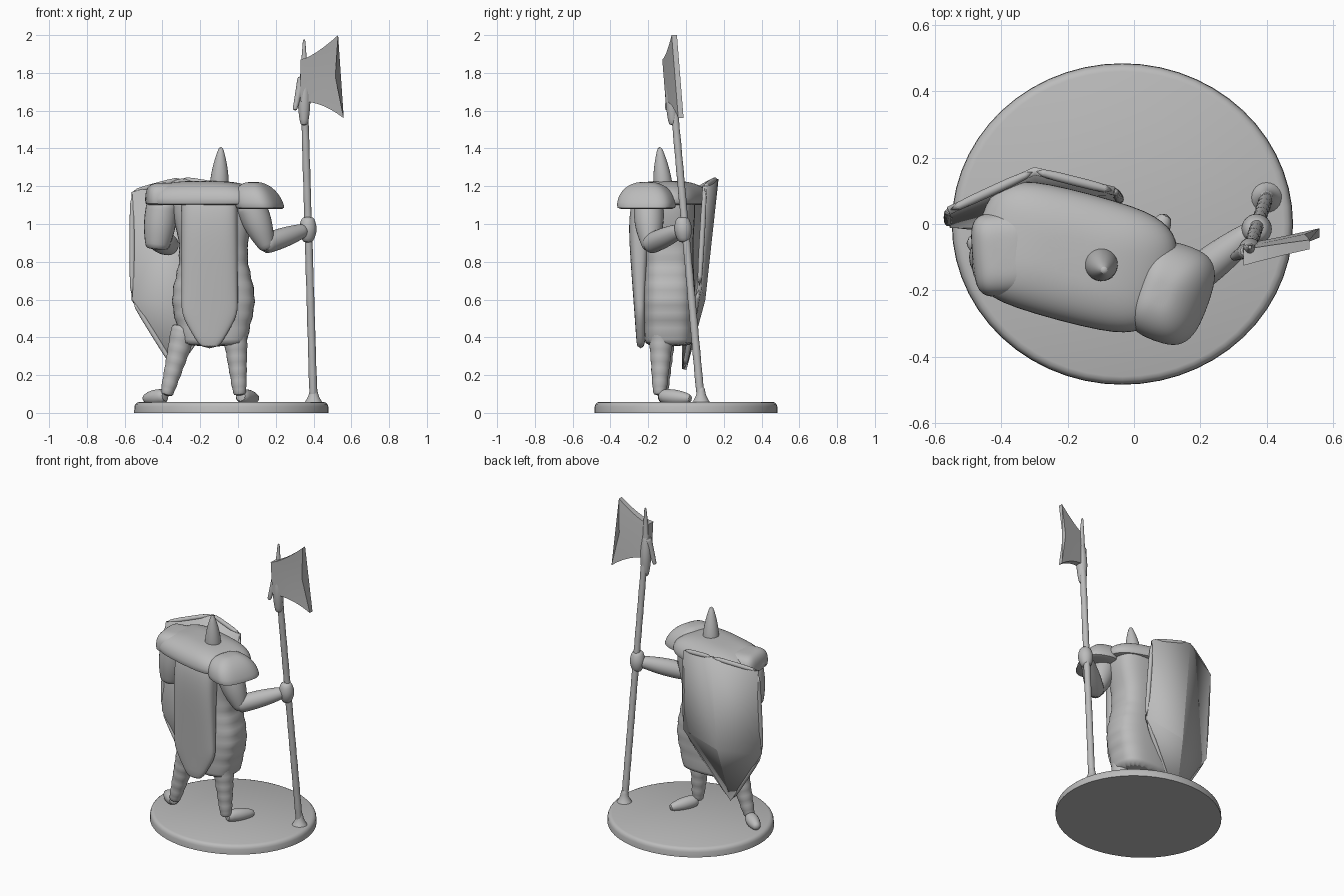
import bpy, bmesh, math
from mathutils import Vector, Matrix

cube = bpy.data.objects.get("Cube")
if cube:
    bpy.data.objects.remove(cube, do_unlink=True)

colour = (0.5, 0.5, 0.5, 1)
grey = bpy.data.materials.new("plain_grey")
grey.use_nodes = True
grey.diffuse_color = colour
grey.node_tree.nodes["Principled BSDF"].inputs["Base Color"].default_value = colour


def finish(name, bm, subdiv, angle):
    bmesh.ops.recalc_face_normals(bm, faces=bm.faces)
    mesh = bpy.data.meshes.new(name)
    bm.to_mesh(mesh)
    bm.free()
    mesh.materials.append(grey)
    obj = bpy.data.objects.new(name, mesh)
    bpy.context.collection.objects.link(obj)
    if subdiv:
        soften = obj.modifiers.new("soften", 'SUBSURF')
        soften.levels = soften.render_levels = subdiv
    bpy.ops.object.select_all(action='DESELECT')
    obj.select_set(True)
    bpy.context.view_layer.objects.active = obj
    bpy.ops.object.shade_smooth_by_angle(angle=math.radians(angle))
    return obj


def skin(name, rings, subdiv=1, angle=70):
    """Join closed rings of points and cap both ends."""
    bm = bmesh.new()
    loops = [[bm.verts.new(point) for point in ring] for ring in rings]
    count = len(loops[0])
    for lower, upper in zip(loops, loops[1:]):
        for i in range(count):
            j = (i + 1) % count
            bm.faces.new((lower[i], lower[j], upper[j], upper[i]))
    bm.faces.new(loops[0][::-1])
    bm.faces.new(loops[-1])
    return finish(name, bm, subdiv, angle)


def rounded(angle, power):
    """Cosine and sine of a circle squared off by the power."""
    return [math.copysign(abs(value) ** (2 / power), value)
            for value in (math.cos(angle), math.sin(angle))]


def oval(centre, radius_x, radius_y, power=2, turn=0, sides=24):
    spin = Matrix.Rotation(math.radians(turn), 3, 'Z')
    ring = []
    for i in range(sides):
        across, along = rounded(math.tau * i / sides, power)
        ring.append(Vector(centre) + spin @ Vector((radius_x * across, radius_y * along, 0)))
    return ring


def dome(name, centre, radius_x, radius_y, height, turn, power, crown, lean=0):
    """Squarish cap, rounded upward by the crown power, its top leaning in x."""
    base = Vector(centre)
    rings = [oval(base, radius_x * 0.8, radius_y * 0.8, power, turn)]
    for step in range(8):
        size, lift = rounded(math.pi / 2 * step / 8, crown)
        rings.append(oval(base + Vector((lean * lift, 0, height * lift)),
                          radius_x * size, radius_y * size, power, turn))
    skin(name, rings)


def limb(name, start, end, first, last, bulge=0, ripple=0, steps=8):
    """Tapered round bar with an optional swelling and bands."""
    start, end = Vector(start), Vector(end)
    turn = (end - start).to_track_quat('Z', 'Y')
    rings = []
    for i in range(steps + 1):
        t = i / steps
        radius = first + (last - first) * t + bulge * math.sin(math.pi * t) + ripple * (-1) ** i
        middle = start.lerp(end, t)
        rings.append([middle + turn @ point for point in oval((0, 0, 0), radius, radius, sides=12)])
    skin(name, rings)


# Round base with a mound at the foot of the shaft
rings = []
for step in range(5):
    inset, lift = rounded(math.pi / 2 * step / 5, 4)
    rings.append(oval((-0.035, 0, 0.06 * lift), 0.45 + 0.065 * inset, 0.43 + 0.055 * inset, sides=56))
skin("base", rings, 0, 60)
limb("shaft_mound", (0.4, 0.08, 0.03), (0.4, 0.08, 0.14), 0.07, 0.02, -0.015, steps=4)

# Body: banded skirt, slight waist, broad shoulders
rings = []
for i in range(21):
    z = 0.35 + 0.04 * i
    width = 0.2 + 0.02 * math.cos(math.tau * (z - 0.6) / 0.5)
    if z < 0.85:
        width += 0.008 * (-1) ** i
    rings.append(oval((-0.13, -0.09, z), width, 0.08 + 0.27 * width, 3))
skin("body", rings)

# Long pointed front cloth, rolled back over the top
rings = []
for i in range(15):
    t = i / 14
    width = 0.15 * min(1, 0.3 + 3.5 * t)
    rings.append(oval((-0.15, -0.24 + 0.08 * t ** 9, 0.34 + 0.87 * t), width, 0.02 + 0.06 * t, 3, -6 * t))
skin("tabard", rings)

# Mantle and shoulder plates
dome("mantle", (-0.18, -0.1, 1.1), 0.31, 0.2, 0.13, -15, 3.5, 2.7)
dome("left_shoulder_plate", (0.12, -0.21, 1.08), 0.115, 0.155, 0.145, -20, 3, 2.3, -0.04)
dome("right_shoulder_plate", (-0.39, -0.09, 1.1), 0.1, 0.13, 0.12, 5, 4, 3.5)

# Helmet spike above the hunched head
limb("helmet_spike", (-0.1, -0.12, 1.18), (-0.09, -0.14, 1.41), 0.055, 0.01, 0.01, steps=5)

# Arms
limb("right_upper_arm", (-0.4, -0.1, 1.12), (-0.43, -0.1, 0.86), 0.085, 0.06, 0.015)
limb("right_forearm", (-0.43, -0.1, 0.92), (-0.35, 0.02, 0.88), 0.06, 0.05, 0.01)
limb("left_upper_arm", (0.06, -0.2, 1.12), (0.16, -0.19, 0.86), 0.08, 0.035, 0.02)
limb("left_forearm", (0.13, -0.2, 0.89), (0.36, -0.02, 0.97), 0.055, 0.035, 0.01)
limb("left_hand", (0.37, -0.01, 0.9), (0.37, -0.02, 1.04), 0.025, 0.03, 0.022, steps=5)


# Wrapped legs and bare feet
def leg(side, hip, ankle, toe):
    limb(side + "_leg", hip, ankle, 0.075, 0.035, 0, 0.005, 12)
    limb(side + "_foot", ankle, toe, 0.035, 0.02, 0.015, steps=5)


leg("left", (-0.02, -0.13, 0.48), (0.01, -0.14, 0.09), (0.1, 0.03, 0.075))
leg("right", (-0.28, -0.12, 0.46), (-0.38, -0.13, 0.09), (-0.5, -0.04, 0.075))

# Ridged shield carried on the back, with a rim
top = [(-0.06, 0.1, 1.2), (-0.3, 0.16, 1.24), (-0.56, 0.04, 1.17)]
low = [(-0.04, 0.07, 0.66), (-0.3, 0.09, 0.6), (-0.56, 0, 0.6)]
tip = (-0.33, -0.01, 0.23)
bm = bmesh.new()
upper, lower = [[bm.verts.new(point) for point in row] for row in (top, low)]
point = bm.verts.new(tip)
for i in range(2):
    bm.faces.new((upper[i], upper[i + 1], lower[i + 1], lower[i]))
    bm.faces.new((lower[i], lower[i + 1], point))
shield = finish("shield", bm, 0, 10)
thick = shield.modifiers.new("thickness", 'SOLIDIFY')
thick.thickness = 0.025
thick.offset = 0
edge = top + [low[2], tip, low[0]]
for start, end in zip(edge, edge[1:] + edge[:1]):
    limb("shield_rim", start, end, 0.015, 0.015, steps=2)

# Knobbly shaft with the blade socket and spikes
limb("shaft", (0.4, 0.08, 0.05), (0.35, -0.07, 1.7), 0.022, 0.02, 0, 0.002, 24)
limb("blade_socket", (0.35, -0.07, 1.52), (0.35, -0.08, 1.8), 0.02, 0.02, 0.015)
limb("top_spike", (0.35, -0.08, 1.75), (0.35, -0.07, 1.98), 0.025, 0.006)
limb("back_spike", (0.34, -0.08, 1.78), (0.3, -0.1, 1.6), 0.025, 0.012)

# Flared axe blade, hollow along its cutting edge and leaning forward
rings = []
for i in range(7):
    t = i / 6
    half = 0.024 - 0.01 * t
    profile = [(0.33 + 0.2 * t, 1.87 + 0.13 * t ** 1.4), (0.33 + 0.185 * t, 1.78),
               (0.33 + 0.23 * t, 1.65 - 0.09 * t * t)]
    profile = [(x, -0.08 + 0.05 * t - 0.08 * (z - 1.6), z) for x, z in profile]
    rings.append([(x, y - half, z) for x, y, z in profile] +
                 [(x, y + half, z) for x, y, z in reversed(profile)])
skin("axe_blade", rings, 0, 40)
